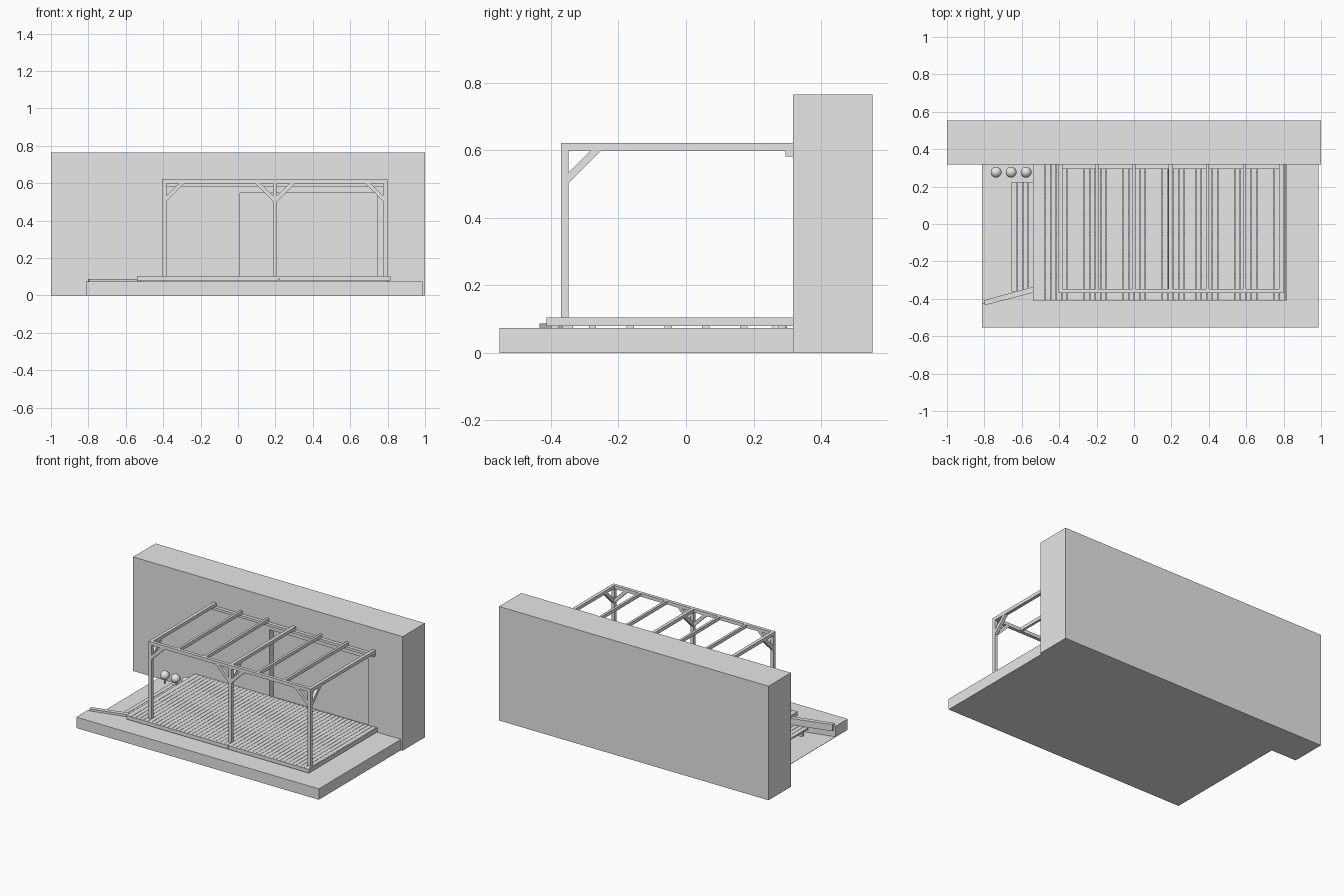
import bpy, bmesh, math
from mathutils import Vector

cube = bpy.data.objects.get("Cube")
if cube:
    bpy.data.objects.remove(cube, do_unlink=True)

GREY = (0.8, 0.8, 0.8, 1)
grey = bpy.data.materials.new("plain grey")
grey.use_nodes = True
grey.diffuse_color = GREY
grey.node_tree.nodes["Principled BSDF"].inputs["Base Color"].default_value = GREY


def finish(name, bm):
    bmesh.ops.recalc_face_normals(bm, faces=bm.faces)
    mesh = bpy.data.meshes.new(name)
    bm.to_mesh(mesh)
    bm.free()
    mesh.materials.append(grey)
    ob = bpy.data.objects.new(name, mesh)
    bpy.context.collection.objects.link(ob)
    return ob


def add_box(bm, x, y, z):
    """Box from (min, max) pairs."""
    verts = bmesh.ops.create_cube(bm, size=1)["verts"]
    for v in verts:
        v.co = Vector([r[0] + (c + 0.5) * (r[1] - r[0]) for c, r in zip(v.co, (x, y, z))])


def box(name, x, y, z):
    bm = bmesh.new()
    add_box(bm, x, y, z)
    return finish(name, bm)


def prism(name, points, depth):
    """Extrude a flat outline along a vector."""
    bm = bmesh.new()
    face = bm.faces.new([bm.verts.new(p) for p in points])
    top = bmesh.ops.extrude_face_region(bm, geom=[face])["geom"]
    for v in top:
        if isinstance(v, bmesh.types.BMVert):
            v.co += Vector(depth)
    return finish(name, bm)


# House wall with a shallow recessed opening
wall = box("house_wall", (-1, 1), (0.317, 0.553), (0, 0.765))
cutter = box("opening_cutter", (0.01, 0.745), (0.2, 0.362), (0.08, 0.548))
cutter.hide_render = True
cut = wall.modifiers.new("opening", 'BOOLEAN')
cut.operation = 'DIFFERENCE'
cut.solver = 'EXACT'
cut.object = cutter
bpy.context.view_layer.objects.active = wall
bpy.ops.object.modifier_apply(modifier=cut.name)
bpy.data.objects.remove(cutter, do_unlink=True)

# Raised terrace, with low ground at its right rear corner
LEFT, RIGHT, FRONT, WALL = 0.987, -0.813, -0.553, 0.317
SLAB = 0.073
prism("terrace", [(RIGHT, FRONT, 0), (LEFT, FRONT, 0), (LEFT, WALL, 0),
                  (-0.52, WALL, 0), (-0.52, -0.35, 0), (RIGHT, -0.425, 0)], (0, 0, SLAB))
box("low_ground", (RIGHT, -0.52), (-0.425, WALL), (0, 0.002))
prism("retaining_edge", [(-0.803, -0.408, SLAB - 0.03), (-0.797, -0.434, SLAB - 0.03),
                         (-0.535, -0.366, SLAB - 0.03), (-0.535, -0.335, SLAB - 0.03)],
      (0, 0, 0.044))


def boards(name, x0, count, pitch, y, z):
    bm = bmesh.new()
    for i in range(count):
        x = x0 + i * pitch
        add_box(bm, (x + 0.001, x + pitch - 0.001), y, z)
    return finish(name, bm)


# Deck boards, joists and fascia
DECK = 0.104
boards("deck_boards", -0.535, 45, 0.0298, (-0.405, WALL), (0.089, DECK))
for i in range(7):
    y = -0.40 + i * 0.112
    box(f"deck_joist_{i}", (-0.52, 0.8), (y, y + 0.022), (SLAB, 0.09))
box("deck_fascia_front_right", (-0.54, 0.216), (-0.413, -0.405), (0.079, DECK))
box("deck_fascia_front_left", (0.218, 0.815), (-0.413, -0.405), (0.079, DECK))
box("deck_fascia_left", (0.807, 0.815), (-0.405, WALL), (0.079, DECK))
box("deck_fascia_right", (-0.54, -0.534), (-0.405, WALL), (0.079, DECK))

# Low side step
boards("step_boards", -0.655, 4, 0.03, (-0.36, 0.225), (0.033, 0.045))
for i in range(4):
    y = -0.33 + i * 0.17
    box(f"step_joist_{i}", (-0.645, -0.535), (y, y + 0.022), (0.002, 0.033))

# Pergola posts, front beam, wall ledger and rafters
HALF, BEAM, TOP = 0.011, 0.599, 0.621
POST_Y = (-0.37, -0.348)
posts = {"right": -0.394, "middle": 0.198, "left": 0.787}
for side, x in posts.items():
    box(f"post_{side}", (x - HALF, x + HALF), POST_Y, (DECK, BEAM))
box("front_beam", (-0.405, 0.798), POST_Y, (BEAM, TOP))
box("wall_ledger", (-0.405, 0.798), (0.294, WALL), (0.582, BEAM))
for i in range(7):
    x = -0.394 + i * 1.181 / 6
    half = HALF if i in (0, 3, 6) else 0.008
    box(f"rafter_{i}", (x - half, x + half), (POST_Y[1], WALL), (BEAM, TOP))


# Diagonal braces
def brace(name, start, along, across):
    outline = [(0, -0.066), (0, -0.097), (0.097, 0), (0.066, 0)]
    base = Vector(start) - Vector(across) / 2
    prism(name, [base + Vector(along) * d + Vector((0, 0, h)) for d, h in outline], across)


y_mid = sum(POST_Y) / 2
for side, x in posts.items():
    brace(f"brace_back_{side}", (x, POST_Y[1], BEAM), (0, 1, 0), (0.02, 0, 0))
    for word, d in (("leftward", 1), ("rightward", -1)):
        if (side, d) not in (("left", 1), ("right", -1)):
            brace(f"brace_{side}_{word}", (x + d * HALF, y_mid, BEAM), (d, 0, 0), (0, 0.02, 0))

# Round shrubs on short stems
for i in range(3):
    x = -0.737 + i * 0.08
    bpy.ops.mesh.primitive_uv_sphere_add(segments=24, ring_count=14, radius=0.029,
                                         location=(x, 0.277, 0.057))
    shrub = bpy.context.object
    shrub.name = f"shrub_{i}"
    bpy.ops.object.shade_smooth()
    bpy.ops.mesh.primitive_cylinder_add(vertices=12, radius=0.005, depth=0.036,
                                        location=(x, 0.277, 0.018))
    stem = bpy.context.object
    stem.name = f"shrub_stem_{i}"
    for ob in (shrub, stem):
        ob.data.materials.append(grey)
